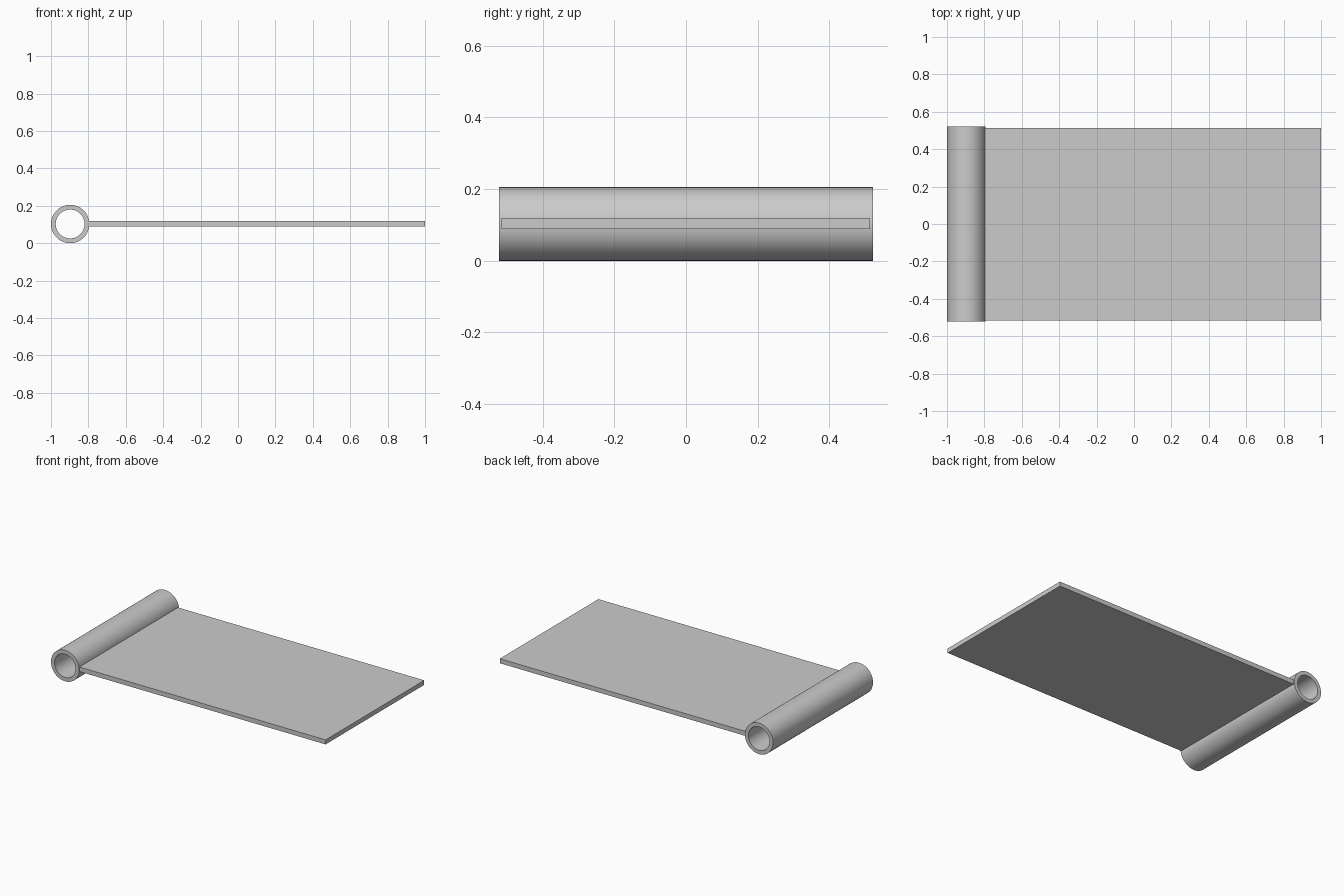
import bpy, bmesh, math

if "Cube" in bpy.data.objects:
    bpy.data.objects.remove(bpy.data.objects["Cube"])

R_OUT, R_IN, HALF_LEN = 0.1025, 0.077, 0.521
CX, CZ, SEGMENTS = -1 + R_OUT, R_OUT, 64


def make_object(name, bm):
    bmesh.ops.recalc_face_normals(bm, faces=bm.faces)
    mesh = bpy.data.meshes.new(name)
    bm.to_mesh(mesh)
    bm.free()
    obj = bpy.data.objects.new(name, mesh)
    bpy.context.collection.objects.link(obj)
    return obj


# Hollow tube along y: four rings of vertices joined into walls and end faces
bm = bmesh.new()


def ring(radius, y):
    angles = [2 * math.pi * i / SEGMENTS for i in range(SEGMENTS)]
    return [bm.verts.new((CX + radius * math.cos(a), y, CZ + radius * math.sin(a)))
            for a in angles]


rings = [ring(R_OUT, -HALF_LEN), ring(R_OUT, HALF_LEN),
         ring(R_IN, HALF_LEN), ring(R_IN, -HALF_LEN)]
for k in range(4):
    a, b = rings[k], rings[(k + 1) % 4]
    for i in range(SEGMENTS):
        j = (i + 1) % SEGMENTS
        bm.faces.new((a[i], a[j], b[j], b[i]))
tube = make_object("hinge_tube", bm)
bpy.context.view_layer.objects.active = tube
tube.select_set(True)
bpy.ops.object.shade_smooth_by_angle(angle=math.radians(35))

# Flat leaf, its inner edge set just into the tube wall
x0, x1, y0, y1, z0, z1 = -0.8, 1.0, -0.515, 0.513, 0.089, 0.119
bm = bmesh.new()
bmesh.ops.create_cube(bm, size=1)
bmesh.ops.scale(bm, vec=(x1 - x0, y1 - y0, z1 - z0), verts=bm.verts)
bmesh.ops.translate(bm, vec=((x0 + x1) / 2, (y0 + y1) / 2, (z0 + z1) / 2), verts=bm.verts)
make_object("flat_leaf", bm)
